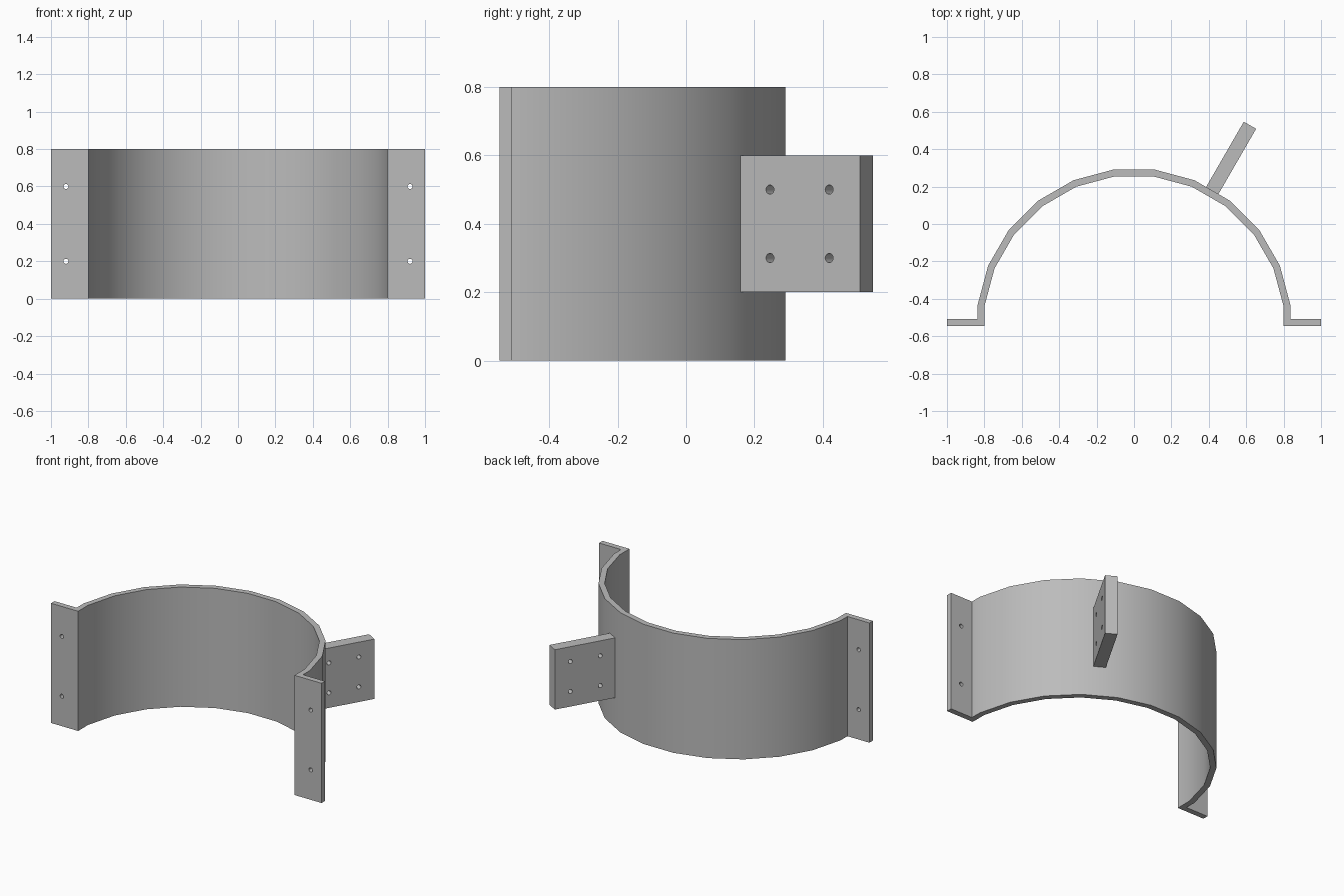
import bpy, bmesh
from math import cos, sin, radians
from mathutils import Matrix, Vector

if "Cube" in bpy.data.objects:
    bpy.data.objects.remove(bpy.data.objects["Cube"], do_unlink=True)

HEIGHT = 0.8
AXIS_Y = -0.546      # centre of the half ring
INNER, OUTER = 0.8, 0.837
FLANGE_Y = AXIS_Y + 0.037
HOLE_RADIUS = 0.0135

grey = bpy.data.materials.new("plain_grey")
grey.use_nodes = True
colour = (0.5, 0.5, 0.5, 1)
grey.diffuse_color = colour
grey.node_tree.nodes["Principled BSDF"].inputs["Base Color"].default_value = colour


def extrude_profile(name, points, z0, z1):
    """Upright prism from a plan outline."""
    bm = bmesh.new()
    face = bm.faces.new([bm.verts.new((x, y, z0)) for x, y in points])
    out = bmesh.ops.extrude_face_region(bm, geom=[face])
    verts = [v for v in out["geom"] if isinstance(v, bmesh.types.BMVert)]
    bmesh.ops.translate(bm, verts=verts, vec=(0, 0, z1 - z0))
    bmesh.ops.recalc_face_normals(bm, faces=bm.faces)
    mesh = bpy.data.meshes.new(name)
    bm.to_mesh(mesh)
    bm.free()
    mesh.materials.append(grey)
    obj = bpy.data.objects.new(name, mesh)
    bpy.context.collection.objects.link(obj)
    return obj


def drill(obj, centres, direction):
    """Cut round through holes along a direction."""
    turn = Vector(direction).to_track_quat("Z", "Y").to_matrix().to_4x4()
    bm = bmesh.new()
    for centre in centres:
        bmesh.ops.create_cone(bm, cap_ends=True, segments=20, radius1=HOLE_RADIUS,
                              radius2=HOLE_RADIUS, depth=0.2,
                              matrix=Matrix.Translation(centre) @ turn)
    mesh = bpy.data.meshes.new("hole_cutter")
    bm.to_mesh(mesh)
    bm.free()
    mesh.materials.append(grey)
    cutter = bpy.data.objects.new("hole_cutter", mesh)
    bpy.context.collection.objects.link(cutter)
    cutter.hide_render = True
    mod = obj.modifiers.new("holes", "BOOLEAN")
    mod.operation, mod.solver, mod.object = "DIFFERENCE", "EXACT", cutter
    bpy.ops.object.select_all(action="DESELECT")
    bpy.context.view_layer.objects.active = obj
    obj.select_set(True)
    bpy.ops.object.modifier_apply(modifier=mod.name)
    bpy.data.objects.remove(cutter, do_unlink=True)
    bpy.ops.object.shade_smooth_by_angle(angle=radians(30))


def arc(apothem):
    """Right-to-left half of a 24-sided ring, flat sides on the axes."""
    r = apothem / cos(radians(7.5))
    angles = [radians(7.5 + 15 * i) for i in range(12)]
    return [(r * cos(a), AXIS_Y + r * sin(a)) for a in angles]


# Half ring with a bolting flange at each end
outline = [(INNER, AXIS_Y), (1, AXIS_Y), (1, FLANGE_Y), (OUTER, FLANGE_Y)]
outline += arc(OUTER)
outline += [(-OUTER, FLANGE_Y), (-1, FLANGE_Y), (-1, AXIS_Y), (-INNER, AXIS_Y)]
outline += reversed(arc(INNER))
band = extrude_profile("flanged_half_ring", outline, 0, HEIGHT)
drill(band, [(x, AXIS_Y, z) for x in (-0.92, 0.92) for z in (0.2, 0.6)], (0, 1, 0))

# Radial mounting plate on the back left
radial = Vector((cos(radians(60)), sin(radians(60)), 0))
side = Vector((radial.y, -radial.x, 0))
axis = Vector((0, AXIS_Y, 0))
corners = [axis + radial * r + side * s for r, s in
           ((OUTER, -0.038), (OUTER, 0.038), (1.24, 0.038), (1.24, -0.038))]
plate = extrude_profile("mounting_plate", [c.xy for c in corners], 0.2, 0.6)
drill(plate, [axis + radial * r + Vector((0, 0, z))
              for r in (0.936, 1.136) for z in (0.3, 0.5)], side)
